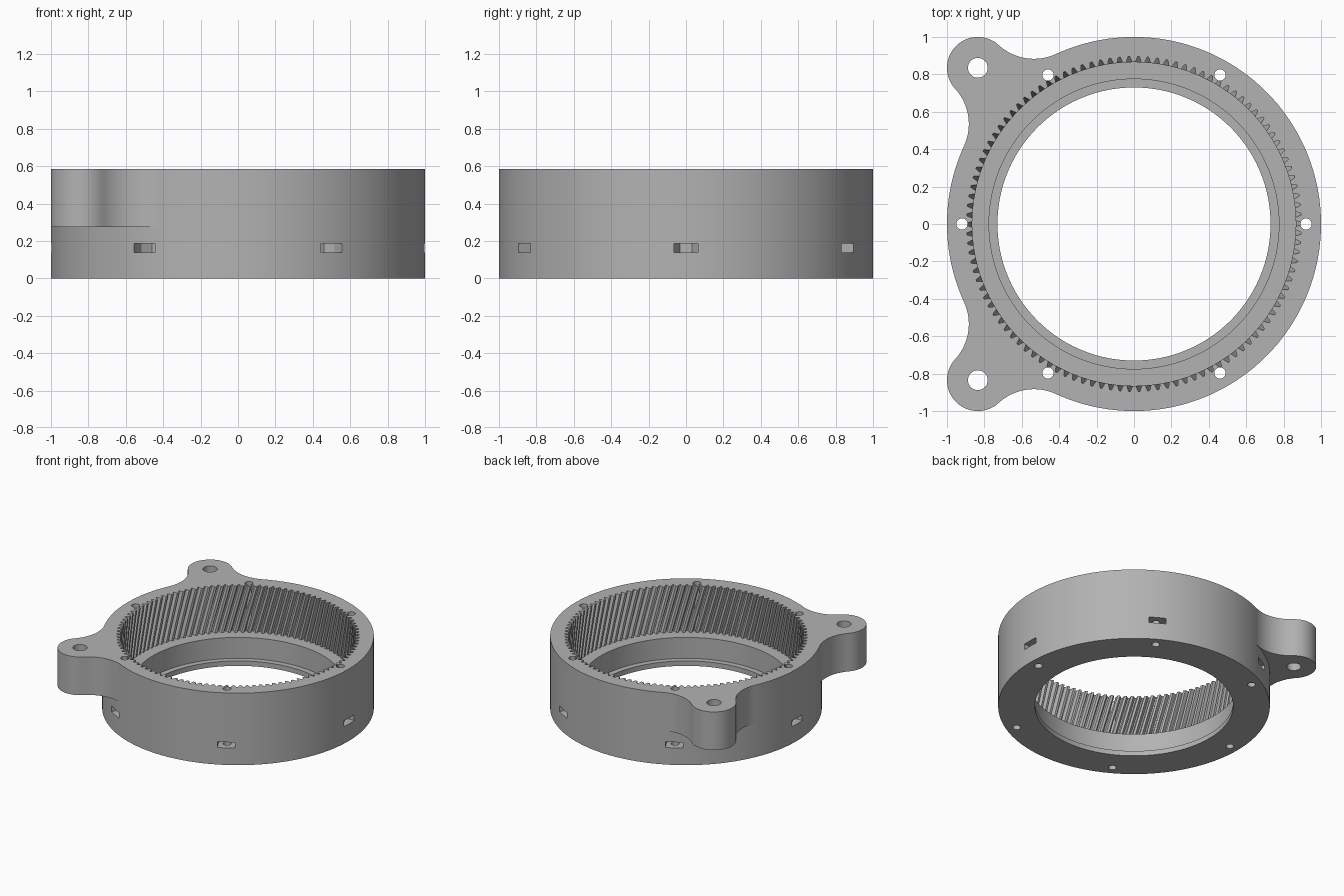
import bpy, bmesh, math
from mathutils import Vector

if "Cube" in bpy.data.objects:
    bpy.data.objects.remove(bpy.data.objects["Cube"])

TAU = math.tau
HEIGHT = 0.585
RING_R = 1.0
TEETH = 110
TWIST = -0.12

grey = bpy.data.materials.new("plain_grey")
grey.use_nodes = True
grey.diffuse_color = (0.45, 0.45, 0.45, 1)
grey.node_tree.nodes["Principled BSDF"].inputs["Base Color"].default_value = (0.45, 0.45, 0.45, 1)


def prism(name, outline, z0, z1, twist=0.0, steps=1):
    """Extrude a counter-clockwise outline upward, optionally twisting it."""
    bm = bmesh.new()
    rows = []
    for s in range(steps + 1):
        f = s / steps
        c, d = math.cos(twist * f), math.sin(twist * f)
        rows.append([bm.verts.new((x * c - y * d, x * d + y * c, z0 + (z1 - z0) * f))
                     for x, y in outline])
    n = len(outline)
    for low, high in zip(rows, rows[1:]):
        for i in range(n):
            j = (i + 1) % n
            bm.faces.new((low[i], low[j], high[j], high[i]))
    bm.faces.new(rows[0][::-1])
    bm.faces.new(rows[-1])
    mesh = bpy.data.meshes.new(name)
    bm.to_mesh(mesh)
    bm.free()
    obj = bpy.data.objects.new(name, mesh)
    bpy.context.collection.objects.link(obj)
    mesh.materials.append(grey)
    return obj


def arc(cx, cy, r, a0, a1, n):
    return [(cx + r * math.cos(a0 + (a1 - a0) * i / n),
             cy + r * math.sin(a0 + (a1 - a0) * i / n)) for i in range(n + 1)]


def circle(cx, cy, r, n):
    return arc(cx, cy, r, 0, TAU, n)[:-1]


def combine(target, tool, operation):
    mod = target.modifiers.new(tool.name, 'BOOLEAN')
    mod.operation = operation
    mod.solver = 'EXACT'
    mod.object = tool
    bpy.context.view_layer.objects.active = target
    bpy.ops.object.modifier_apply(modifier=mod.name)
    bpy.data.objects.remove(tool)


def heading(v):
    return math.atan2(v.y, v.x)


# Main ring
body = prism("ring_gear_housing", circle(0, 0, RING_R, 180), 0, HEIGHT)

# Mounting ears, blended into the ring with tangent concave arcs
EAR_R, BLEND_R, EAR_Z = 0.165, 0.28, 0.275
ear_dist = 0.835 * math.sqrt(2)
blend_dist, reach = RING_R + BLEND_R, EAR_R + BLEND_R
spread = math.acos((ear_dist**2 + blend_dist**2 - reach**2) / (2 * ear_dist * blend_dist))
for side in (1, -1):
    mid = side * TAU * 3 / 8
    ear = Vector((ear_dist, 0))
    blend = Vector((math.cos(spread), math.sin(spread))) * blend_dist
    tip = heading(blend - ear)
    lower, upper = heading(ear - blend), heading(-blend)
    half = arc(ear.x, ear.y, EAR_R, 0, tip, 16)
    half += arc(blend.x, blend.y, BLEND_R, lower % TAU, upper % TAU, 16)[1:]
    half.append((0.94 * math.cos(spread), 0.94 * math.sin(spread)))
    local = [(x, -y) for x, y in half[:0:-1]] + half
    c, s = math.cos(mid), math.sin(mid)
    outline = [(x * c - y * s, x * s + y * c) for x, y in local]
    combine(body, prism("ear", outline, EAR_Z, HEIGHT), 'UNION')

# Stepped bore
combine(body, prism("bore", circle(0, 0, 0.73, 180), -0.1, 0.1), 'DIFFERENCE')
combine(body, prism("seat_bore", circle(0, 0, 0.775, 180), 0.04, 0.4), 'DIFFERENCE')

# Helical internal teeth
profile = [(-0.32, 0.865), (-0.2, 0.882), (-0.1, 0.895), (0.1, 0.895), (0.2, 0.882), (0.32, 0.865)]
gear = [(r * math.cos((k + t) * TAU / TEETH), r * math.sin((k + t) * TAU / TEETH))
        for k in range(TEETH) for t, r in profile]
combine(body, prism("tooth_cutter", gear, 0.21, 0.61, TWIST, 8), 'DIFFERENCE')

# Ear holes
for y in (0.835, -0.835):
    combine(body, prism("ear_hole", circle(-0.835, y, 0.053, 32), 0.1, 0.7), 'DIFFERENCE')

# Bolt holes with a hexagonal nut slot opening outward
NUT_R = 0.065
for k in range(6):
    a = k * TAU / 6
    c, s = math.cos(a), math.sin(a)
    combine(body, prism("bolt_hole", circle(0.92 * c, 0.92 * s, 0.03, 24), -0.1, 0.7), 'DIFFERENCE')
    flat = NUT_R * math.sqrt(3) / 2
    slot = [(0.92 - flat, -NUT_R / 2), (0.92, -NUT_R), (1.1, -NUT_R),
            (1.1, NUT_R), (0.92, NUT_R), (0.92 - flat, NUT_R / 2)]
    slot = [(x * c - y * s, x * s + y * c) for x, y in slot]
    combine(body, prism("nut_slot", slot, 0.138, 0.185), 'DIFFERENCE')

# Smooth walls with crisp edges
bpy.ops.object.select_all(action='DESELECT')
body.select_set(True)
bpy.context.view_layer.objects.active = body
bpy.ops.object.shade_smooth_by_angle(angle=math.radians(25))
